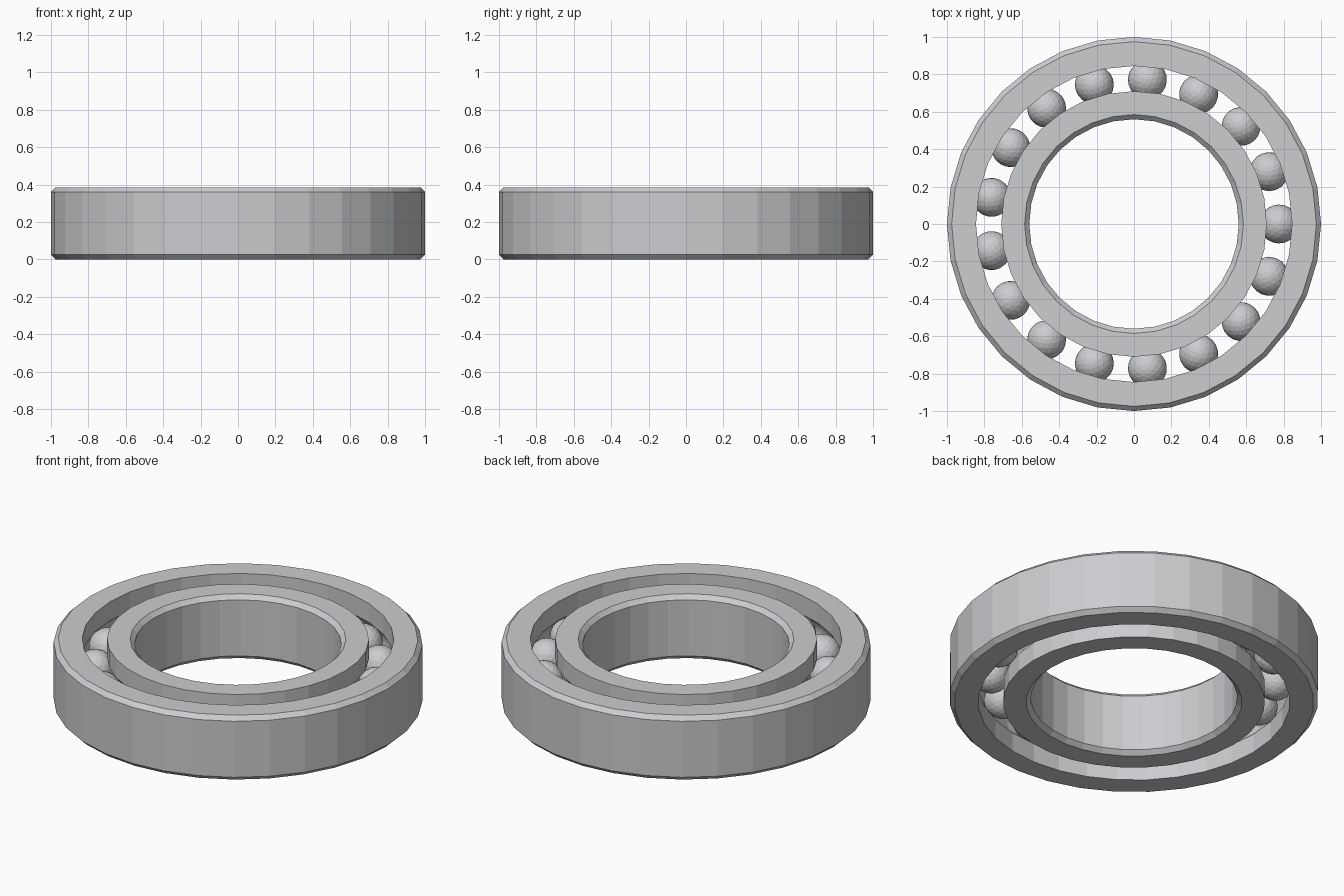
import bpy, bmesh
from math import sin, cos, pi, tau, asin

if "Cube" in bpy.data.objects:
    bpy.data.objects.remove(bpy.data.objects["Cube"], do_unlink=True)

HEIGHT, CHAMFER, SEGMENTS = 0.385, 0.025, 32
PITCH, BALL_RADIUS, BALLS = 0.775, 0.104, 17
GROOVE_RADIUS = 0.106
MID = HEIGHT / 2

steel = bpy.data.materials.new("steel_grey")
steel.use_nodes = True
steel.diffuse_color = (0.6, 0.61, 0.63, 1)
steel.node_tree.nodes["Principled BSDF"].inputs["Base Color"].default_value = steel.diffuse_color


def add_object(name, bm):
    bmesh.ops.recalc_face_normals(bm, faces=bm.faces)
    mesh = bpy.data.meshes.new(name)
    bm.to_mesh(mesh)
    bm.free()
    mesh.materials.append(steel)
    obj = bpy.data.objects.new(name, mesh)
    bpy.context.collection.objects.link(obj)
    return obj


def race_ring(name, plain, grooved, steps=8):
    """Ring with a chamfered plain wall and a ball groove in the other wall."""
    side = 1 if plain > grooved else -1
    edge = plain - side * CHAMFER
    profile = [(edge, 0), (plain, CHAMFER), (plain, HEIGHT - CHAMFER),
               (edge, HEIGHT), (grooved, HEIGHT)]
    # Groove arc, from its upper lip to its lower lip
    reach = pi / 2 - asin(abs(grooved - PITCH) / GROOVE_RADIUS)
    for i in range(steps + 1):
        a = reach * (1 - 2 * i / steps)
        profile.append((PITCH + side * GROOVE_RADIUS * cos(a), MID + GROOVE_RADIUS * sin(a)))
    profile.append((grooved, 0))

    # Revolve the closed profile
    bm = bmesh.new()
    loops = [[bm.verts.new((r * cos(t), r * sin(t), z)) for r, z in profile]
             for t in (tau * s / SEGMENTS for s in range(SEGMENTS))]
    n = len(profile)
    for s in range(SEGMENTS):
        a, b = loops[s], loops[(s + 1) % SEGMENTS]
        for i in range(n):
            j = (i + 1) % n
            bm.faces.new((a[i], b[i], b[j], a[j]))
    return add_object(name, bm)


# Races
race_ring("outer_ring", 1.0, 0.845)
race_ring("inner_ring", 0.56, 0.71)

# Balls share one faceted mesh
bm = bmesh.new()
bmesh.ops.create_icosphere(bm, subdivisions=3, radius=BALL_RADIUS)
ball = add_object("ball", bm)
for i in range(BALLS):
    if i:
        ball = ball.copy()
        bpy.context.collection.objects.link(ball)
    t = tau * i / BALLS
    ball.name = f"ball_{i + 1}"
    ball.location = (PITCH * cos(t), PITCH * sin(t), MID)
    ball.rotation_euler.z = t
